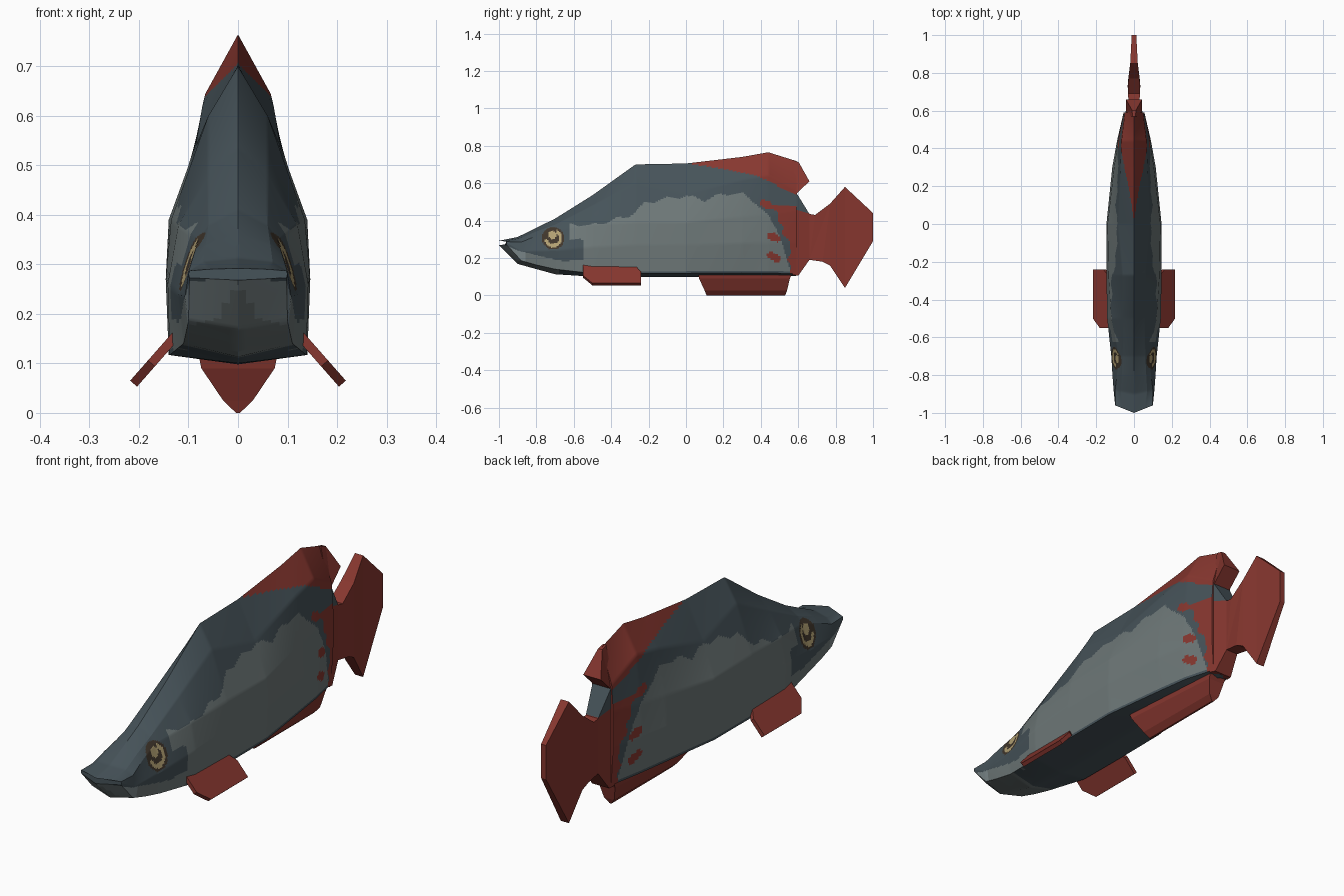
import bpy, bmesh, math

if "Cube" in bpy.data.objects:
    bpy.data.objects.remove(bpy.data.objects["Cube"])


def srgb(r, g, b):
    return [((c + 0.055) / 1.055) ** 2.4 for c in (r, g, b)] + [1]


def material(name, *c):
    m = bpy.data.materials.new(name)
    m.diffuse_color = srgb(*c)
    m.use_nodes = True
    m.node_tree.nodes["Principled BSDF"].inputs["Base Color"].default_value = m.diffuse_color
    return m


MATS = [material("slate_back", .275, .325, .35), material("grey_flank", .43, .47, .47),
        material("red_fin", .53, .215, .185), material("eye_brown", .25, .21, .17),
        material("eye_tan", .70, .63, .45), material("pale_lip", .50, .55, .56)]
SLATE, GREY, RED, BROWN, TAN, LIP = range(6)


def interp(table, v):
    """Piecewise linear lookup in [(v, result), ...]."""
    if v <= table[0][0]:
        return table[0][1]
    for (a, p), (b, q) in zip(table, table[1:]):
        if v <= b:
            return p + (q - p) * (v - a) / (b - a)
    return table[-1][1]


def finish(name, bm, rule):
    bmesh.ops.recalc_face_normals(bm, faces=bm.faces[:])
    for f in bm.faces:
        f.material_index = rule(f.calc_center_median())
    me = bpy.data.meshes.new(name)
    bm.to_mesh(me)
    bm.free()
    for m in MATS:
        me.materials.append(m)
    ob = bpy.data.objects.new(name, me)
    bpy.context.collection.objects.link(ob)
    return ob


# Body cross-sections: y, top z, then x,z of shoulder, middle, low side, belly edge, then bottom z
SECTIONS = [
    (-1.0, .292, .060, .290, .098, .287, .100, .281, .098, .273, .268),
    (-.90, .312, .070, .305, .100, .285, .108, .235, .100, .185, .168),
    (-.70, .410, .060, .378, .080, .350, .120, .240, .110, .140, .113),
    (-.50, .535, .060, .480, .120, .380, .142, .260, .138, .117, .100),
    (-.27, .700, .060, .600, .135, .390, .146, .270, .140, .117, .098),
    (.00, .705, .085, .540, .140, .390, .146, .270, .140, .118, .098),
    (.30, .740, .072, .620, .105, .420, .115, .280, .100, .120, .098),
    (.44, .765, .066, .645, .085, .430, .090, .280, .080, .120, .096),
    (.59, .718, .048, .560, .055, .450, .055, .280, .045, .115, .105)]
SUBS = (14, 20, 14, 14, 6)


def section(y):
    for a, b in zip(SECTIONS, SECTIONS[1:]):
        if y <= b[0] + 1e-6:
            t = (y - a[0]) / (b[0] - a[0])
            v = [p + (q - p) * t for p, q in zip(a, b)]
            break
    corners = [(0, v[1])] + [(v[i], v[i + 1]) for i in (2, 4, 6, 8)] + [(0, v[10])]
    half = []
    for (p, q), n in zip(zip(corners, corners[1:]), SUBS):
        half += [(p[0] + (q[0] - p[0]) * k / n, p[1] + (q[1] - p[1]) * k / n) for k in range(n)]
    half.append(corners[-1])
    return half + [(-x, z) for x, z in half[-2:0:-1]]


# Colour boundaries along the body
FLANK_TOP = [(-.60, .38), (-.52, .37), (-.4, .40), (-.3, .425), (-.22, .49), (-.1, .52), (0, .53),
             (.1, .51), (.2, .54), (.3, .545), (.38, .49), (.44, .42), (.5, .33), (.56, .12)]
DORSAL = [(.02, .705), (.2, .675), (.38, .64), (.5, .58), (.6, .53)]
TAIL_EDGE = [(.12, .56), (.2, .55), (.27, .565), (.31, .53), (.4, .50), (.48, .47)]


def body_colour(c):
    x, y, z = abs(c.x), c.y, c.z
    # eye
    r = math.hypot(y + .71, z - .305)
    if r < .06 and x > .03:
        if math.hypot(y + .715, z - .322) < .022:
            return TAN
        return TAN if .03 < r < .048 and (z < .3 or y > -.69) else BROWN
    # dorsal fin, tail patch and red spots
    if y > .02 and z > interp(DORSAL, y):
        return RED
    if .12 < z < .48 and y > interp(TAIL_EDGE, z) + .008 * math.sin(z * 90):
        return RED
    for sy, sz in ((.47, .31), (.47, .205), (.43, .485)):
        if ((y - sy) / .037) ** 2 + ((z - sz + .3 * (y - sy)) / .022) ** 2 < 1:
            return RED
    # lip, chin and cheek
    jaw = interp([(-1, .268), (-.9, .185), (-.7, .14), (-.55, .12)], y)
    if y < -.62:
        if z < jaw:
            return GREY if y < -.68 else SLATE
        if z < jaw + interp([(-1, .014), (-.9, .055), (-.62, .05)], y):
            return LIP if y < -.86 else GREY
        return SLATE
    # flank
    wave = .008 * math.sin(y * 47)
    if .128 < z < interp(FLANK_TOP, y) + wave and not (y < -.55 and .19 < z < .30):
        return GREY
    return SLATE


# Body with dorsal hump
bm = bmesh.new()
ROWS = 228
rings = []
for i in range(ROWS + 1):
    y = -1 + 1.59 * i / ROWS
    sweep = max(0, (-.8 - y) / .2) * .4
    rings.append([bm.verts.new((x, y + sweep * abs(x), z)) for x, z in section(y)])
for a, b in zip(rings, rings[1:]):
    for k in range(len(a)):
        j = (k + 1) % len(a)
        bm.faces.new((a[k], a[j], b[j], b[k]))
bm.faces.new(rings[0])
bm.faces.new(rings[-1])
body = finish("fish_body", bm, body_colour)
for p in body.data.polygons:
    p.use_smooth = len(p.vertices) == 4
bpy.context.view_layer.objects.active = body
body.select_set(True)
bpy.ops.object.shade_smooth_by_angle(angle=math.radians(25))


def plate(name, outline, place, rule=lambda c: RED, cut=None):
    """Solid from a (y, z) outline; place(y, z, side) gives each face's points."""
    bm = bmesh.new()
    a, b = [[bm.verts.new(place(y, z, s)) for y, z in outline] for s in (1, -1)]
    bm.faces.new(a)
    bm.faces.new(b[::-1])
    for k in range(len(a)):
        j = (k + 1) % len(a)
        bm.faces.new((a[j], a[k], b[k], b[j]))
    bmesh.ops.triangulate(bm, faces=bm.faces[:])
    if cut:
        bmesh.ops.bisect_plane(bm, geom=bm.verts[:] + bm.edges[:] + bm.faces[:],
                               plane_co=cut[0], plane_no=cut[1])
    return finish(name, bm, rule)


# Tail fin with its root
THICK = [(.57, .05), (.66, .03), (.74, .034), (.85, .02), (1, .012)]
plate("tail_fin",
      [(.57, .55), (.592, .545), (.66, .435), (.69, .43), (.77, .49), (.85, .58), (1, .44), (1, .29),
       (.85, .04), (.77, .16), (.73, .18), (.66, .19), (.60, .105), (.57, .11)],
      lambda y, z, s: (s * interp(THICK, y), y, z),
      lambda c: SLATE if c.y < .65 and c.z > .44 + .3 * (.65 - c.y) else RED,
      ((0, .65, .44), (0, .3, 1)))

# Rear lobe of the dorsal fin
LOBE = [(.545, .0), (.61, .035), (.72, .006)]
plate("dorsal_lobe", [(.57, .722), (.602, .713), (.66, .61), (.592, .545), (.57, .55)],
      lambda y, z, s: (s * (.008 + .035 * min(1, max(0, (.72 - z) / .11))), y, z))

# Anal fin: tapered keel, levels of z, front y, rear y, front and rear half width
bm = bmesh.new()
levels = []
for z, y0, y1, w0, w1 in ((.11, .065, .565, .078, .042), (.09, .07, .555, .074, .040),
                          (.025, .10, .54, .03, .025), (0, .11, .53, .004, .004)):
    levels.append([bm.verts.new(p) for p in ((-w0, y0, z), (w0, y0, z), (w1, y1, z), (-w1, y1, z))])
for a, b in zip(levels, levels[1:]):
    for k in range(4):
        j = (k + 1) % 4
        bm.faces.new((a[k], a[j], b[j], b[k]))
bm.faces.new(levels[0])
bm.faces.new(levels[-1])
finish("anal_fin", bm, lambda c: RED)

# Pectoral fins, slanting outward and down
for name, side in (("left", -1), ("right", 1)):
    plate(name + "_pectoral_fin",
          [(-.55, .165), (-.53, .185), (-.40, .178), (-.28, .162), (-.24, .12), (-.24, .059),
           (-.50, .059), (-.55, .10)],
          lambda y, z, s: (side * (.10 + (.185 - z) * .88 + s * .007), y, z + s * .006))
